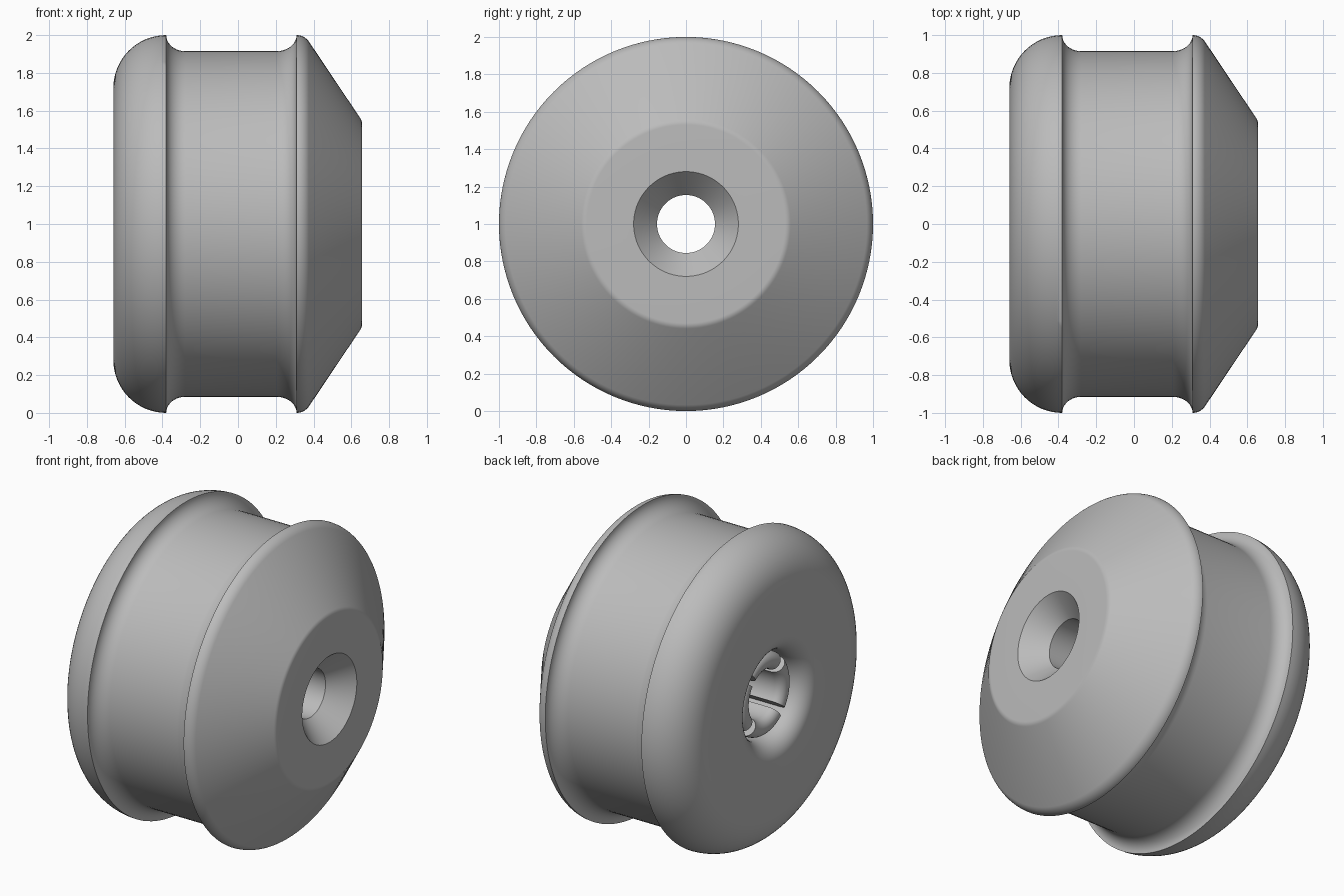
import bpy
import bmesh
from math import sin, cos, pi, radians

cube = bpy.data.objects.get("Cube")
if cube:
    bpy.data.objects.remove(cube, do_unlink=True)

grey = bpy.data.materials.new("plain grey")
grey.use_nodes = True
colour = (0.5, 0.5, 0.5, 1)
grey.diffuse_color = colour
grey.node_tree.nodes["Principled BSDF"].inputs["Base Color"].default_value = colour

AXIS_HEIGHT = 1.0


def arc(cx, cr, rx, rr, start, end, steps=10):
    """Points (x, radius) along an elliptical arc, angles in degrees."""
    angles = [radians(start + (end - start) * i / steps) for i in range(steps + 1)]
    return [(cx + rx * cos(a), cr + rr * sin(a)) for a in angles]


def revolve(name, profile, start=0.0, sweep=2 * pi, steps=128):
    """Turn a closed (x, radius) profile about the x axis; cap partial sweeps."""
    full = sweep > 6.28
    bm = bmesh.new()
    rings = []
    for i in range(steps if full else steps + 1):
        a = start + sweep * i / steps
        rings.append([bm.verts.new((x, r * cos(a), AXIS_HEIGHT + r * sin(a)))
                      for x, r in profile])
    n = len(profile)
    for i in range(steps):
        here, there = rings[i], rings[(i + 1) % len(rings)]
        for j in range(n):
            k = (j + 1) % n
            bm.faces.new((here[j], here[k], there[k], there[j]))
    if not full:
        bm.faces.new(rings[0])
        bm.faces.new(rings[-1][::-1])
    bmesh.ops.recalc_face_normals(bm, faces=bm.faces)
    mesh = bpy.data.meshes.new(name)
    bm.to_mesh(mesh)
    bm.free()
    mesh.materials.append(grey)
    obj = bpy.data.objects.new(name, mesh)
    bpy.context.collection.objects.link(obj)
    bpy.ops.object.select_all(action='DESELECT')
    obj.select_set(True)
    bpy.context.view_layer.objects.active = obj
    bpy.ops.object.shade_smooth_by_angle(angle=radians(30))
    return obj


BORE, SOCKET, FLOOR = 0.155, 0.28, 0.0

# Wheel body: rounded flange, grooved waist, conical flange, countersunk bore
body = (
    arc(-0.54, 0.40, 0.12, 0.12, 270, 180)            # rounded socket mouth
    + arc(-0.38, 0.72, 0.28, 0.28, 180, 90, 16)       # rounded flange
    + arc(-0.28, 1.0, 0.10, 0.085, 180, 270)          # groove fillet
    + arc(0.205, 1.0, 0.105, 0.085, 270, 360)         # groove fillet
    + arc(0.31, 0.92, 0.08, 0.08, 88, 36, 8)          # cone rim
    + arc(0.605, 0.53, 0.052, 0.052, 36, 0, 6)        # cone nose
    + [(0.657, 0.28), (0.52, BORE), (FLOOR, BORE), (FLOOR, SOCKET)]
)
revolve("wheel_body", body)

# Four spring fingers with rounded tips, split by diagonal slots
wall = 0.055
finger = ([(FLOOR + 0.01, BORE)]
          + arc(-0.53, BORE + wall, wall, wall, 270, 90, 14)
          + [(FLOOR + 0.01, BORE + 2 * wall)])
gap = radians(14)
for i, side in enumerate(("back", "top", "front", "bottom")):
    revolve(side + "_finger", finger, i * pi / 2 - pi / 4 + gap / 2, pi / 2 - gap, 28)
